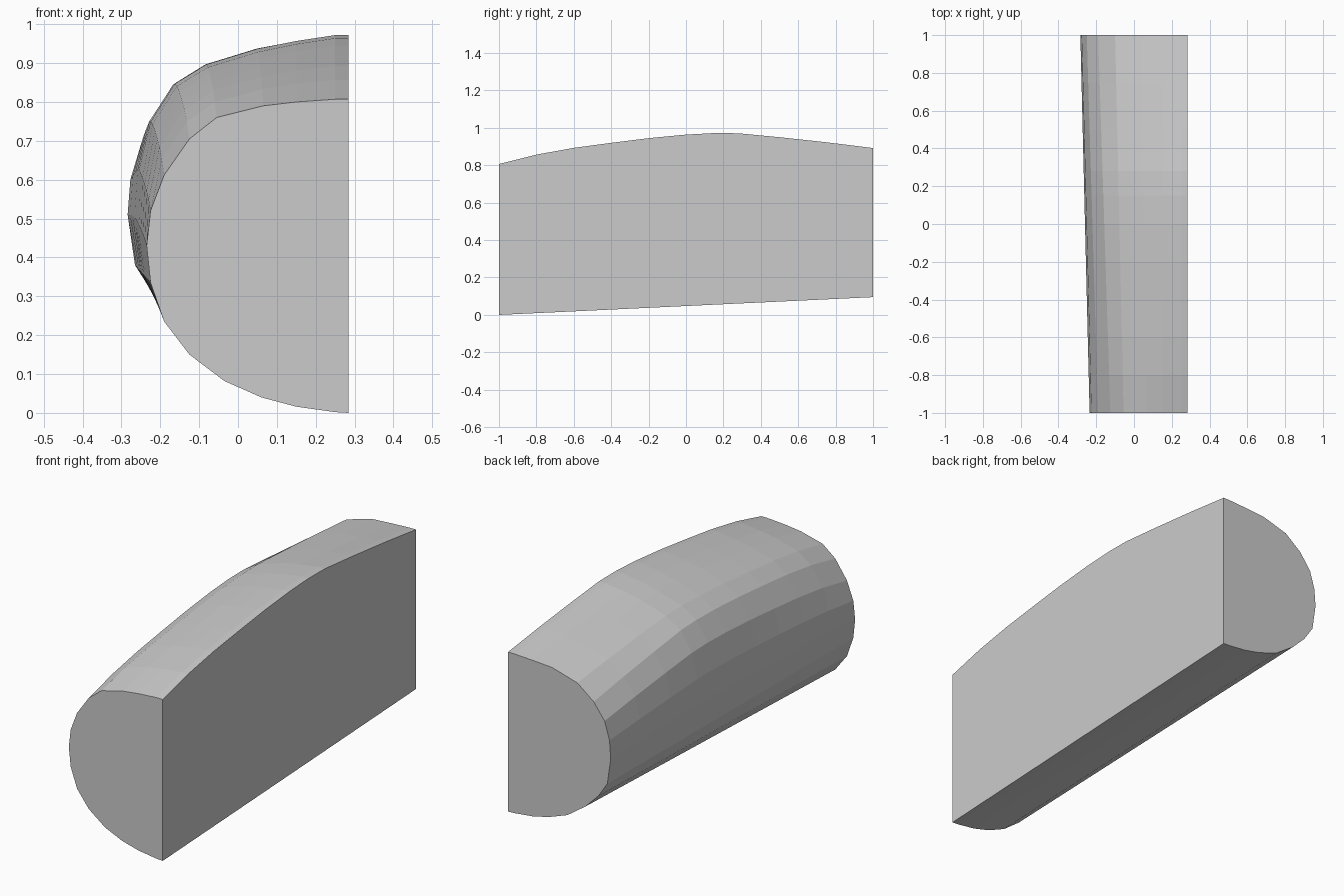
import bpy, bmesh

# Half-round end sections (x, z), bottom to top, at the front (y=-1) and back (y=1)
FRONT = [(.284, 0), (.25, .002), (.15, .016), (.06, .04), (-.035, .082), (-.125, .15),
         (-.19, .235), (-.225, .335), (-.235, .43), (-.225, .52), (-.19, .612),
         (-.125, .705), (-.055, .76), (.065, .79), (.15, .80), (.25, .807), (.284, .807)]
BACK = [(.284, .095), (.25, .096), (.15, .107), (.06, .127), (-.045, .165), (-.145, .235),
        (-.215, .305), (-.265, .38), (-.284, .51), (-.277, .6), (-.25, .69),
        (-.19, .77), (-.1, .84), (.04, .88), (.15, .887), (.25, .892), (.284, .892)]
# How strongly each section point follows the crown of the roof
LIFT = [0] * 8 + [.2, .5, .8, .9, .78, .82, .92, 1, 1]
# Top edge height along the length (y, z)
TOP = [(-1, .807), (-.8, .857), (-.6, .893), (-.4, .92), (-.2, .945), (0, .964),
       (.15, .972), (.28, .971), (.5, .95), (.75, .923), (1, .892)]

bm = bmesh.new()
rings = []
for y, top in TOP:
    t = (y + 1) / 2
    bulge = top - (.807 + (.892 - .807) * t)
    rings.append([bm.verts.new((a[0] + (b[0] - a[0]) * t, y,
                                a[1] + (b[1] - a[1]) * t + w * bulge))
                  for a, b, w in zip(FRONT, BACK, LIFT)])

# Curved skin
for r, s in zip(rings, rings[1:]):
    for i in range(len(r) - 1):
        bm.faces.new((r[i], r[i + 1], s[i + 1], s[i]))
# End caps and the flat side
bm.faces.new(rings[0])
bm.faces.new(rings[-1][::-1])
bm.faces.new([r[0] for r in rings] + [r[-1] for r in reversed(rings)])
bmesh.ops.recalc_face_normals(bm, faces=bm.faces)

mesh = bpy.data.meshes.new("half_round_body")
bm.to_mesh(mesh)
bm.free()
body = bpy.data.objects.new("half_round_body", mesh)
bpy.context.collection.objects.link(body)
